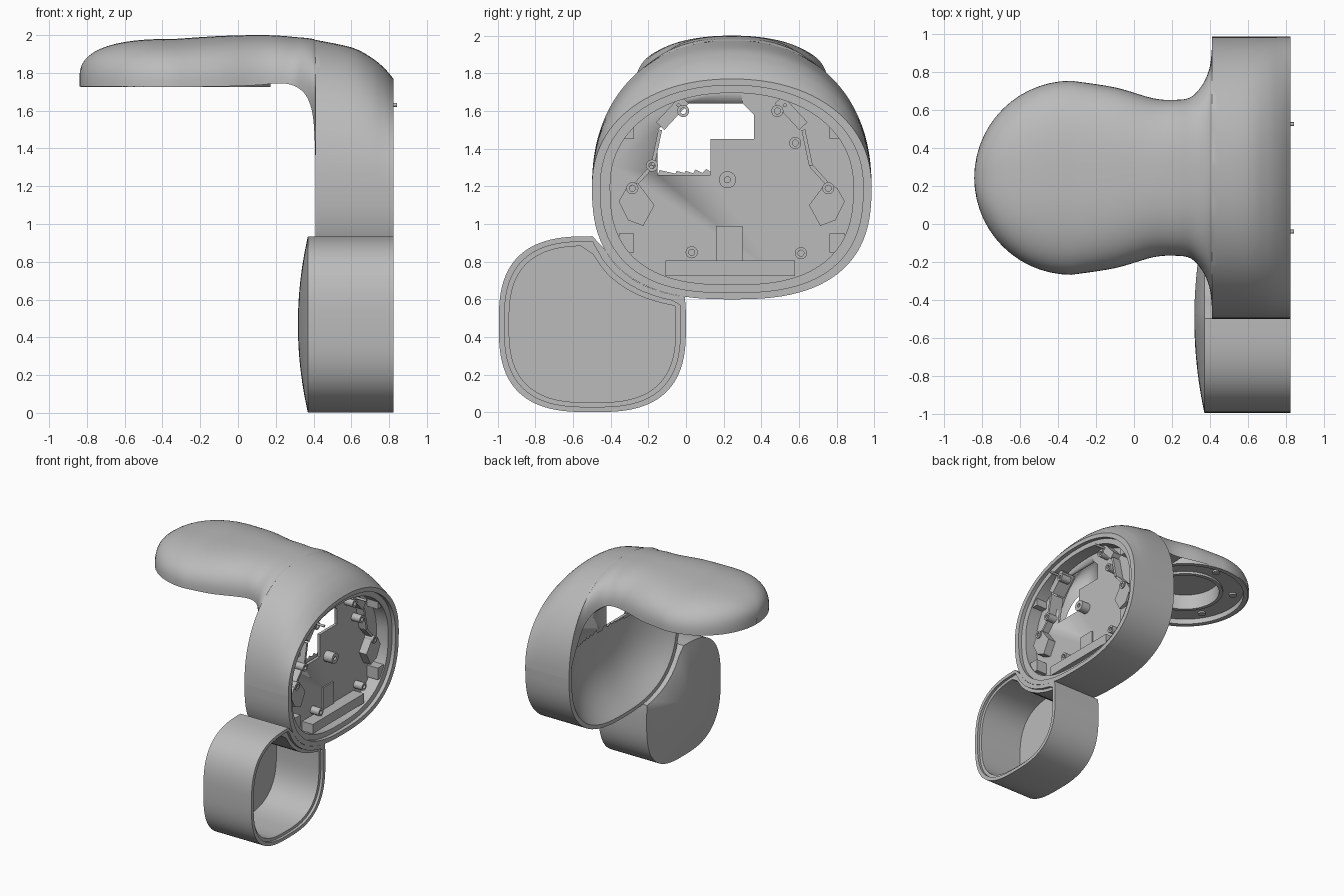
import bpy, bmesh, math
from mathutils import Vector

if "Cube" in bpy.data.objects:
    bpy.data.objects.remove(bpy.data.objects["Cube"], do_unlink=True)

grey = bpy.data.materials.new("satin_grey")
grey.use_nodes = True
grey.diffuse_color = (0.5, 0.5, 0.5, 1)
grey.node_tree.nodes["Principled BSDF"].inputs["Base Color"].default_value = (0.5, 0.5, 0.5, 1)

YC, ZC = 0.243, 1.2      # centre of the body outline
BACK, OPEN = 0.41, 0.822  # x of the closed and open sides


def finish(name, bm, angle=35):
    bmesh.ops.remove_doubles(bm, verts=bm.verts, dist=0.0004)
    bmesh.ops.recalc_face_normals(bm, faces=bm.faces)
    me = bpy.data.meshes.new(name)
    bm.to_mesh(me)
    bm.free()
    ob = bpy.data.objects.new(name, me)
    bpy.context.collection.objects.link(ob)
    me.materials.append(grey)
    bpy.ops.object.select_all(action='DESELECT')
    ob.select_set(True)
    bpy.context.view_layer.objects.active = ob
    bpy.ops.object.shade_smooth_by_angle(angle=math.radians(angle))
    return ob


def loft(name, rings, closed=True, caps=(), keep=None, angle=35):
    """Skin a list of equal-length point rings."""
    bm = bmesh.new()
    rows = [[bm.verts.new(p) for p in ring] for ring in rings]
    n = len(rows[0])
    for a, b in zip(rows, rows[1:]):
        for i in range(n if closed else n - 1):
            j = (i + 1) % n
            quad = (a[i], a[j], b[j], b[i])
            if keep is None or keep(sum((v.co for v in quad), Vector()) / 4):
                bm.faces.new(quad)
    for c in caps:
        bm.faces.new(rows[c])
    return finish(name, bm, angle)


def spow(v, n):
    return math.copysign(abs(v) ** (2 / n), v)


def arch(x, w, low, top, n, count=48):
    """Open arch section from one lower edge over the top to the other."""
    angles = [math.pi * i / count for i in range(count + 1)]
    return [(x, YC + w * spow(math.cos(a), n), low + (top - low) * spow(max(math.sin(a), 0), n))
            for a in angles]


def body_ring(x, s=1.0, count=96):
    pts = []
    for i in range(count):
        a = 2 * math.pi * i / count
        n, h = (2.15, 0.57) if a < math.pi else (2.6, 0.6)
        pts.append((x, YC + s * 0.742 * spow(math.cos(a), n), ZC + s * h * spow(math.sin(a), n)))
    return pts


def in_body(y, z, s):
    n, h = (2.15, 0.57) if z > ZC else (2.6, 0.6)
    return (abs(y - YC) / 0.742 / s) ** n + (abs(z - ZC) / h / s) ** n < 1


def cup_ring(x, s=1.0, clear=1.0, count=96):
    """Rounded square with the corner beside the body scooped away."""
    pts = []
    for i in range(count):
        a = 2 * math.pi * i / count
        dy, dz = 0.497 * spow(math.cos(a), 2.8), 0.467 * spow(math.sin(a), 2.8)
        k = s
        while in_body(-0.497 + k * dy, 0.468 + k * dz, clear) and k > 0.02:
            k -= 0.004
        pts.append((x, -0.497 + k * dy, 0.468 + k * dz))
    return pts


def smooth_path(keys, steps=5):
    """Catmull-Rom through tuples."""
    ks = [keys[0]] + keys + [keys[-1]]
    out = []
    for p0, p1, p2, p3 in zip(ks, ks[1:], ks[2:], ks[3:]):
        for i in range(steps):
            t = i / steps
            out.append(tuple(b + 0.5 * t * (c - a + t * (2 * a - 5 * b + 4 * c - d + t * (3 * (b - c) + d - a)))
                             for a, b, c, d in zip(p0, p1, p2, p3)))
    return out + [keys[-1]]


def extrude_poly(name, pts, x0, x1):
    return loft(name, [[(x, y, z) for y, z in pts] for x in (x0, x1)], caps=(0, 1))


def tube(name, y, z, r, x0, x1, hole=0.0):
    def circle(x, rad):
        return [(x, y + rad * math.cos(math.tau * i / 20), z + rad * math.sin(math.tau * i / 20)) for i in range(20)]
    if hole:
        return loft(name, [circle(x0, r), circle(x1, r), circle(x1, hole), circle(x0, hole)])
    return loft(name, [circle(x0, r), circle(x1, r)], caps=(0, 1))


def bar(name, a, b, width, x0, x1):
    a, b = Vector(a), Vector(b)
    side = (b - a).orthogonal().normalized() * width / 2
    return extrude_poly(name, [a + side, b + side, b - side, a - side], x0, x1)


# Head, neck and upper body shell: (x, half width, lower edge, top, squareness)
nose = []
for i in range(1, 14):
    a = math.pi / 2 * i / 14
    c = math.cos(a)
    nose.append((-0.33 - 0.51 * c, 0.51 * math.sin(a), 1.728, 1.77 + 0.21 * (1 - c ** 2.6) ** (1 / 2.6), 2.6))
neck = smooth_path([(-0.33, 0.51, 1.728, 1.98, 2.6), (-0.1, 0.475, 1.728, 1.995, 2.6), (0.1, 0.418, 1.735, 2, 2.5),
                    (0.22, 0.41, 1.745, 1.997, 2.5), (0.3, 0.425, 1.73, 1.99, 2.4), (0.36, 0.49, 1.68, 1.985, 2.3),
                    (0.395, 0.57, 1.58, 1.98, 2.2), (0.408, 0.66, 1.4, 1.975, 2.2), (BACK, 0.742, ZC, 1.975, 2.2)])
shoulder = smooth_path([(BACK, 0.742, ZC, 1.975, 2.2), (0.6, 0.742, ZC, 1.935, 2.2), (0.7, 0.742, ZC, 1.885, 2.2),
                        (0.77, 0.742, ZC, 1.83, 2.15), (OPEN, 0.742, ZC, 1.77, 2.15)])
tip = (-0.84, 0.002, 1.728, 1.772, 2.6)
loft("arm_shell", [arch(*s) for s in [tip] + nose + neck + shoulder[1:]], closed=False)
loft("neck_underside", [[(x, YC - w, low), (x, YC + w, low)] for x, w, low, _, _ in neck if 0.05 < x < 0.365],
     closed=False)

# Lower half of the body wall
loft("body_wall", [body_ring(x)[48:] + body_ring(x)[:1] for x in (BACK, OPEN)], closed=False)

# Rim, ledge and inner wall on the open side
PLATE = 0.68
loft("body_rim", [body_ring(x, s) for x, s in ((OPEN, 1), (OPEN, 0.94), (0.79, 0.94), (0.79, 0.87), (PLATE, 0.87))])

# Dished wall on the closed side, open at the top
dish = [(BACK, 1)] + [(BACK + 0.23 * (1 - k ** 3), 0.95 * k) for k in [1 - i / 16 for i in range(16)]]
loft("dished_wall", [body_ring(x, s) for x, s in dish], caps=(-1,), keep=lambda c: c.z < 1.28)

# Mounting plate with a stepped window
plate = loft("mounting_plate", [body_ring(PLATE - 0.025, 0.87), body_ring(PLATE, 0.87)], caps=(0, 1))
window = [(-0.15, 1.26), (0.13, 1.26), (0.13, 1.45), (0.36, 1.45), (0.36, 1.58), (0.3, 1.64), (0.0, 1.64), (-0.15, 1.5)]
cutter = extrude_poly("window_cutter", window, 0.5, 0.8)
cut = plate.modifiers.new("window", 'BOOLEAN')
cut.object, cut.operation, cut.solver = cutter, 'DIFFERENCE', 'EXACT'
bpy.context.view_layer.objects.active = plate
bpy.ops.object.modifier_apply(modifier="window")
bpy.data.objects.remove(cutter, do_unlink=True)

# Fittings on the plate
for i, (y, z) in enumerate([(0.22, 1.235), (-0.015, 1.6), (0.485, 1.6), (-0.18, 1.31), (0.58, 1.43),
                            (-0.285, 1.19), (0.755, 1.19), (0.03, 0.85), (0.61, 0.845)]):
    tube(f"screw_boss_{i}", y, z, 0.045 if i == 0 else 0.032, PLATE - 0.01, 0.76, 0.016)
for y in (-0.04, 0.525):
    tube("locating_pin", y, 1.63, 0.01, PLATE, 0.842)
for side in (-1, 1):
    def m(pts):
        return [(YC + side * y, z) for y, z in pts]
    extrude_poly("side_bracket", m([(0.56, 1.19), (0.5, 1.22), (0.41, 1.1), (0.47, 0.99), (0.55, 1.02), (0.6, 1.12)]),
                 PLATE - 0.01, 0.75)
    bar("upper_rib", *m([(0.38, 1.52), (0.25, 1.66)]), 0.06, PLATE - 0.05, 0.75)
    bar("diagonal_rib", *m([(0.42, 1.31), (0.38, 1.5)]), 0.02, PLATE - 0.05, 0.75)
    bar("lower_rib", *m([(0.42, 1.31), (0.52, 1.2)]), 0.02, PLATE - 0.01, 0.74)
    for y, z in ((0.56, 1.5), (0.56, 0.9)):
        bar("wall_clip", *m([(y, z - 0.05), (y, z + 0.05)]), 0.08, PLATE, 0.78)
bar("bottom_shelf", (-0.11, 0.765), (0.58, 0.765), 0.08, PLATE, 0.78)
bar("small_tab", (0.23, 0.8), (0.23, 0.99), 0.14, PLATE, PLATE + 0.012)

# Cup: domed closed end, wall, stepped rim, hollow inside
dome = [(0.37 - 0.053 * (1 - k * k), k) for k in [i / 12 for i in range(1, 13)]]
base = cup_ring(0.37)
mid = (-0.497, 0.468)
rings = [[(x, mid[0] + k * (y - mid[0]), mid[1] + k * (z - mid[1])) for _, y, z in base] for x, k in dome]
rings += [cup_ring(OPEN), cup_ring(OPEN, 0.94, 1.05), cup_ring(0.8, 0.94, 1.05), cup_ring(0.8, 0.89, 1.09),
          cup_ring(0.4, 0.89, 1.09)]
loft("cup", rings, caps=(0, -1))

# Head underside: rim, recessed ring and central well
HX = -0.33
profile = [(0.503, 1.775), (0.503, 1.726), (0.465, 1.726), (0.465, 1.77), (0.3, 1.77), (0.3, 1.75), (0.27, 1.75),
           (0.27, 1.88), (0.01, 1.88)]
loft("head_ring", [[(HX + r * math.cos(math.tau * i / 64), YC + r * math.sin(math.tau * i / 64), z)
                    for i in range(64)] for r, z in profile], caps=(-1,))
for i in range(6):
    a = math.tau * (i + 0.5) / 6
    bm = bmesh.new()
    bmesh.ops.create_cone(bm, cap_ends=True, segments=20, radius1=0.03, radius2=0.03, depth=0.02)
    bmesh.ops.translate(bm, verts=bm.verts, vec=(HX + 0.385 * math.cos(a), YC + 0.385 * math.sin(a), 1.765))
    finish(f"head_screw_{i}", bm)
